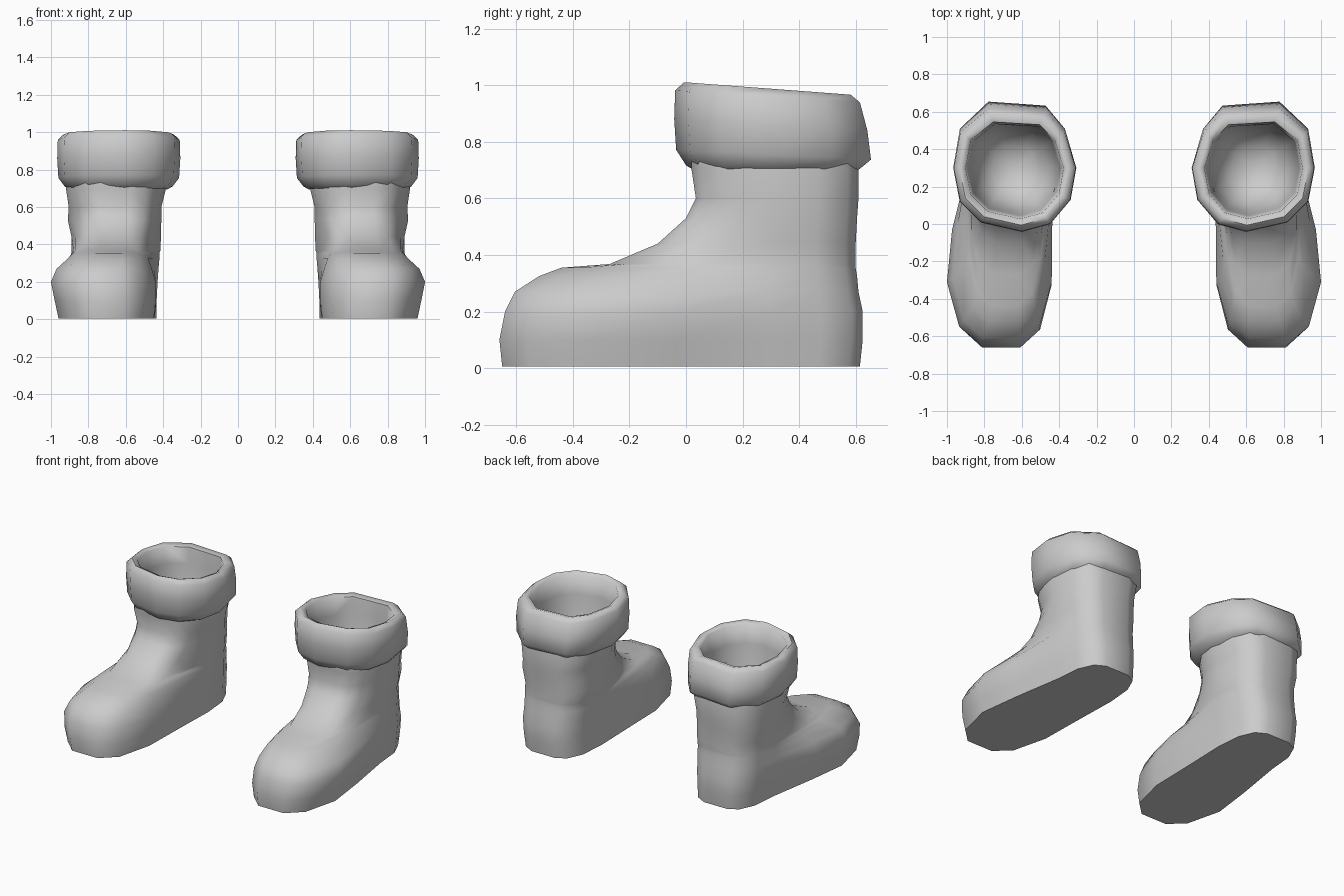
import bpy, bmesh, math

if "Cube" in bpy.data.objects:
    bpy.data.objects.remove(bpy.data.objects["Cube"])

felt = bpy.data.materials.new("grey_felt")
felt.diffuse_color = (0.6, 0.6, 0.6, 1)
felt.use_nodes = True
felt.node_tree.nodes["Principled BSDF"].inputs["Base Color"].default_value = felt.diffuse_color


def loft(name, rings, cap_start, tip):
    """Skin a stack of equal-length rings, add the mirrored twin with a modifier."""
    bm = bmesh.new()
    loops = [[bm.verts.new(p) for p in ring] for ring in rings]
    n = len(loops[0])
    for a, b in zip(loops, loops[1:]):
        for i in range(n):
            j = (i + 1) % n
            bm.faces.new((a[i], a[j], b[j], b[i]))
    if cap_start:
        bm.faces.new(loops[0][::-1])
    if tip:
        end = bm.verts.new(tip)
        for i in range(n):
            bm.faces.new((loops[-1][i], loops[-1][(i + 1) % n], end))
    bmesh.ops.recalc_face_normals(bm, faces=bm.faces) if cap_start else None
    me = bpy.data.meshes.new(name)
    bm.to_mesh(me)
    bm.free()
    me.materials.append(felt)
    ob = bpy.data.objects.new(name, me)
    bpy.context.collection.objects.link(ob)
    bpy.context.view_layer.objects.active = ob
    ob.select_set(True)
    bpy.ops.object.shade_smooth_by_angle(angle=math.radians(65))
    ob.select_set(False)
    mirror = ob.modifiers.new("pair", 'MIRROR')
    mirror.use_axis[0] = True
    mirror.use_mirror_merge = False
    return ob


def foot_ring(z, front, back, foot_in, foot_out, heel_in, heel_out, blend):
    """Horizontal outline: toe end, ball of the foot, instep, heel."""
    mid = 0.3
    fc, fw = (foot_in + foot_out) / 2, (foot_out - foot_in) / 2
    hc, hw = (heel_in + heel_out) / 2, (heel_out - heel_in) / 2
    fy = lambda s: front + s * (mid - front)
    by = lambda s: mid + s * (back - mid)
    stations = [
        (fy(0), fc, fw * 0.38), (fy(0.1), fc, fw * 0.77), (fy(0.35), fc, fw),
        (fy(0.65), fc * blend + hc * (1 - blend), fw * blend + hw * (1 - blend)),
        (mid, hc, hw), (by(0.55), hc, hw * 0.93),
        (by(0.88), hc, hw * 0.72), (by(1), hc, hw * 0.4),
    ]
    right = [(c + w, y, z) for y, c, w in stations]
    left = [(c - w, y, z) for y, c, w in reversed(stations)]
    return right + left


# Foot and shaft, from sole to ankle to under the cuff
levels = [
    (0.005, -0.65, 0.615, 0.45, 0.96, 0.435, 0.87, 0.6),
    (0.10, -0.66, 0.625, 0.44, 0.98, 0.435, 0.88, 0.7),
    (0.20, -0.64, 0.625, 0.44, 1.00, 0.43, 0.89, 0.75),
    (0.27, -0.605, 0.61, 0.46, 0.97, 0.425, 0.89, 0.7),
    (0.325, -0.52, 0.605, 0.48, 0.91, 0.42, 0.89, 0.6),
    (0.355, -0.44, 0.60, 0.50, 0.88, 0.42, 0.89, 0.55),
    (0.368, -0.27, 0.60, 0.50, 0.87, 0.415, 0.89, 0.5),
    (0.44, -0.10, 0.60, 0.48, 0.85, 0.412, 0.89, 0.45),
    (0.53, 0.0, 0.605, 0.46, 0.85, 0.41, 0.91, 0.4),
    (0.60, 0.035, 0.61, 0.45, 0.85, 0.41, 0.905, 0.4),
    (0.70, 0.02, 0.61, 0.44, 0.87, 0.385, 0.92, 0.4),
    (0.76, 0.02, 0.60, 0.45, 0.86, 0.40, 0.91, 0.4),
]
loft("boot", [foot_ring(*lv) for lv in levels], True, None)

# Cuff with rolled rim and a bowl-shaped lining
outline = [(0.31, 0.30), (0.34, 0.13), (0.45, 0.0), (0.60, -0.04), (0.82, 0.01),
           (0.93, 0.12), (0.965, 0.30), (0.93, 0.50), (0.78, 0.63), (0.47, 0.61),
           (0.37, 0.50)]
CX, CY = 0.642, 0.3


def cuff_ring(scale, z, tilt, heel):
    """Scaled cuff outline, tilted along y, with its back half stretched by heel."""
    ring = []
    for x, y in outline:
        px, py = CX + (x - CX) * scale, CY + (y - CY) * scale
        if py > CY:
            py = CY + (py - CY) * heel
        ring.append((px, py, z - tilt * (py - CY)))
    return ring


cuff_profile = [(0.80, 0.695, 0.02, 1.08), (0.88, 0.71, 0.02, 1.08),
                (0.985, 0.755, 0.05, 1.09), (1.005, 0.86, 0.06, 1.03),
                (0.995, 0.96, 0.065, 0.96), (0.90, 0.988, 0.075, 0.95),
                (0.80, 0.975, 0.075, 0.93), (0.75, 0.86, 0.04, 0.95),
                (0.70, 0.70, 0.0, 1.0), (0.58, 0.56, 0.0, 1.0),
                (0.36, 0.48, 0.0, 1.0)]
loft("cuff", [cuff_ring(*p) for p in cuff_profile], False, (CX, CY, 0.45))
